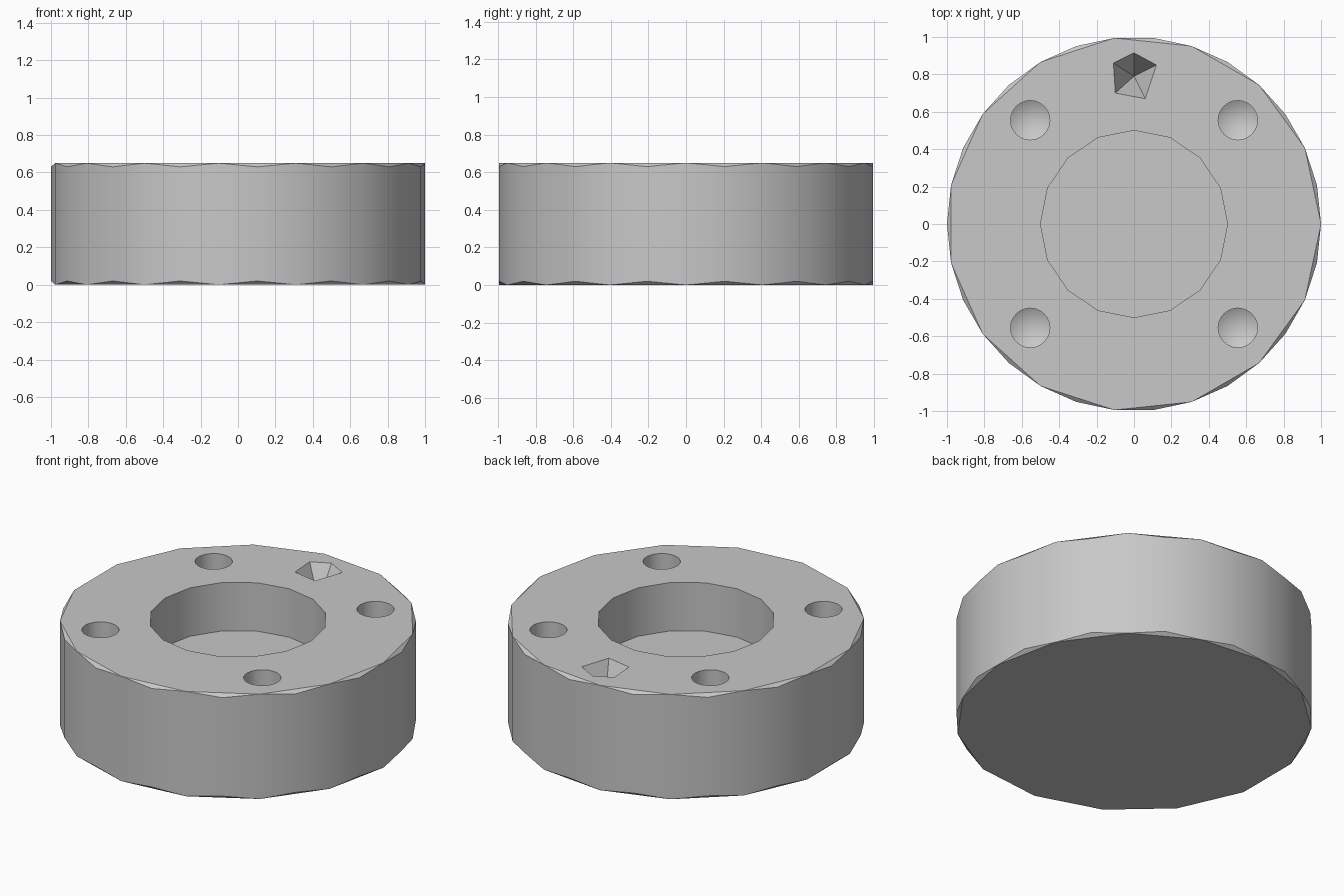
import bpy, bmesh
from math import sin, cos, pi, radians
from mathutils import Vector

cube = bpy.data.objects.get("Cube")
if cube:
    bpy.data.objects.remove(cube, do_unlink=True)

HEIGHT = 0.65
grey = bpy.data.materials.new("plain grey")
grey.use_nodes = True
grey.diffuse_color = (0.58, 0.58, 0.58, 1)
grey.node_tree.nodes["Principled BSDF"].inputs["Base Color"].default_value = grey.diffuse_color


def make_object(name, bm):
    bmesh.ops.recalc_face_normals(bm, faces=bm.faces)
    mesh = bpy.data.meshes.new(name)
    bm.to_mesh(mesh)
    bm.free()
    mesh.materials.append(grey)
    obj = bpy.data.objects.new(name, mesh)
    bpy.context.collection.objects.link(obj)
    return obj


def lathe(name, profile, sides, tip=None, center=(0, 0)):
    """Closed solid from (radius, z) rings, ending in a flat cap or a tip."""
    bm = bmesh.new()
    rings = [[bm.verts.new((center[0] + r * cos(2 * pi * i / sides),
                            center[1] + r * sin(2 * pi * i / sides), z))
              for i in range(sides)] for r, z in profile]
    for low, high in zip(rings, rings[1:]):
        for i in range(sides):
            j = (i + 1) % sides
            bm.faces.new((low[i], low[j], high[j], high[i]))
    bm.faces.new(rings[-1])
    if tip is None:
        bm.faces.new(rings[0])
    else:
        point = bm.verts.new((*center, tip))
        for i in range(sides):
            bm.faces.new((point, rings[0][i], rings[0][(i + 1) % sides]))
    return make_object(name, bm)


# Round body: every second rim point is dropped, leaving thin chipped facets
bm = bmesh.new()
sides, chip = 30, 0.02
low, high = [], []
for i in range(sides):
    a = 2 * pi * i / sides
    drop = chip * (i % 2)
    low.append(bm.verts.new((cos(a), sin(a), drop)))
    high.append(bm.verts.new((cos(a), sin(a), HEIGHT - drop)))
for i in range(sides):
    j = (i + 1) % sides
    bm.faces.new((low[i], low[j], high[j], high[i]))
for ring in (low, high):
    bm.faces.new(ring[::2])
    for i in range(0, sides, 2):
        bm.faces.new((ring[i], ring[i + 1], ring[(i + 2) % sides]))
body = make_object("ring_body", bm)

# Central recess and four drilled holes
cutters = [lathe("recess_cutter", [(0.5, 0.35), (0.5, 0.8)], 16)]
for x in (-0.555, 0.555):
    for y in (-0.555, 0.555):
        cutters.append(lathe("hole_cutter", [(0.105, 0.36), (0.105, 0.8)], 24,
                             tip=0.30, center=(x, y)))

# Faceted pit near the back edge
bm = bmesh.new()
outline = [(-0.11, 0.86), (0, 0.915), (0.12, 0.85), (0.06, 0.67), (-0.1, 0.7)]
apex = Vector((0, 0.79, HEIGHT - 0.2))
base = bm.verts.new(apex)
rim = [bm.verts.new(apex + (Vector((x, y, HEIGHT)) - apex) * 1.2) for x, y in outline]
bm.faces.new(rim)
for i in range(len(rim)):
    bm.faces.new((base, rim[i], rim[(i + 1) % len(rim)]))
cutters.append(make_object("pit_cutter", bm))

# Cut everything from the body, then drop the cutters
bpy.context.view_layer.objects.active = body
for cutter in cutters:
    mod = body.modifiers.new("cut", "BOOLEAN")
    mod.operation = "DIFFERENCE"
    mod.solver = "EXACT"
    mod.object = cutter
    cutter.hide_render = True
    bpy.ops.object.modifier_apply(modifier=mod.name)
for cutter in cutters:
    bpy.data.objects.remove(cutter, do_unlink=True)

# Smooth walls with sharp rims
bpy.ops.object.select_all(action="DESELECT")
body.select_set(True)
bpy.ops.object.shade_smooth_by_angle(angle=radians(30))
